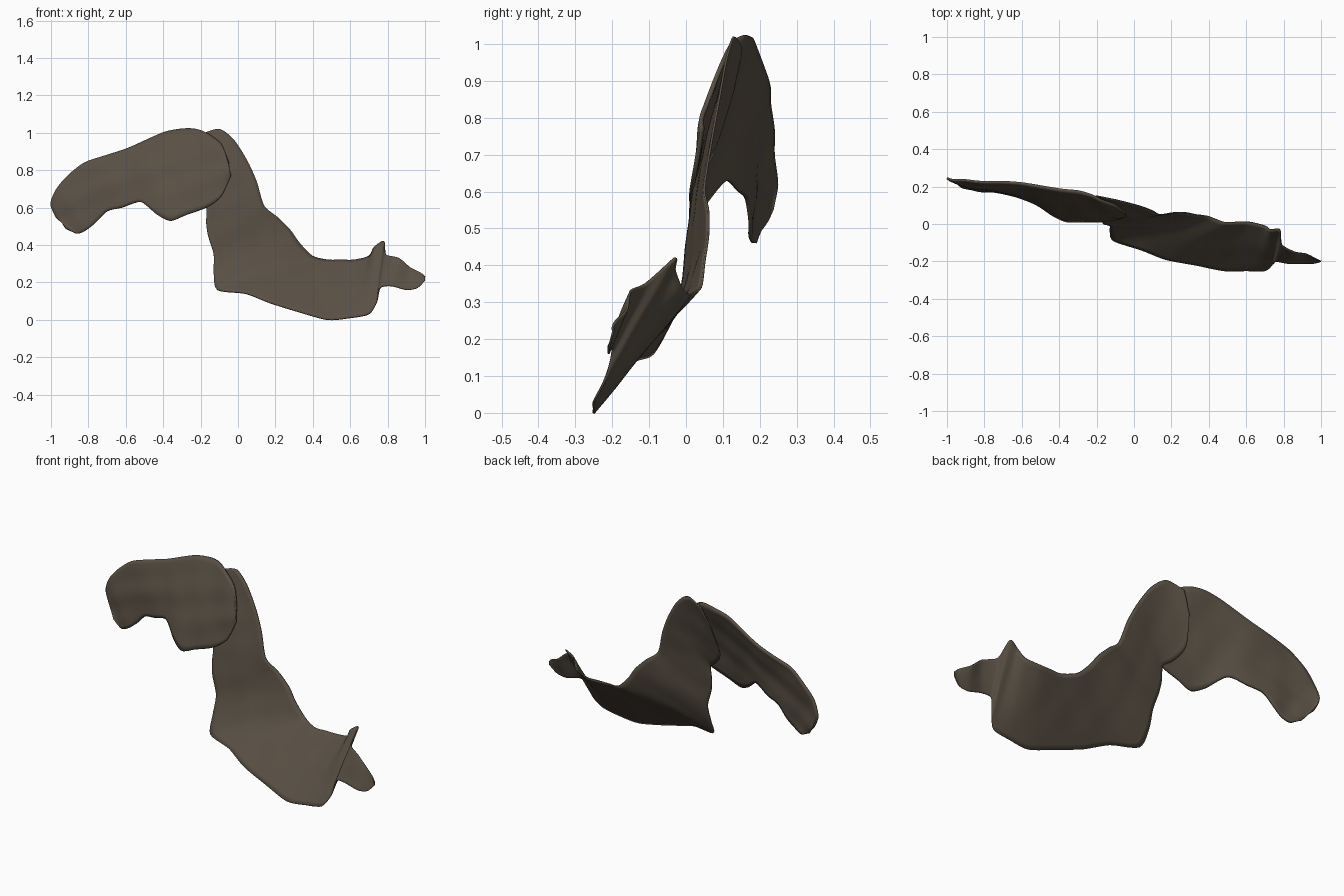
import bpy
import bmesh
import math
from mathutils import Vector

cube = bpy.data.objects.get("Cube")
if cube:
    bpy.data.objects.remove(cube, do_unlink=True)


def make_material(name, colour):
    material = bpy.data.materials.new(name)
    material.use_nodes = True
    material.diffuse_color = colour
    shader = material.node_tree.nodes["Principled BSDF"]
    shader.inputs["Base Color"].default_value = colour
    shader.inputs["Roughness"].default_value = 0.9
    return material


def smooth_rail(points, steps):
    """Turn a few edge points, given in hundredths, into a smooth rail."""
    points = [Vector(p) / 100 for p in points]
    padded = [points[0]] + points + [points[-1]]
    rail = []
    for before, start, end, after in zip(padded, padded[1:], padded[2:], padded[3:]):
        for step in range(steps):
            t = step / steps
            # softened tangents keep corners from overshooting
            into, out = (end - before) * 0.4, (after - start) * 0.4
            blend = t * t * (3 - 2 * t)
            rail.append(start.lerp(end, blend)
                        + into * (t * (1 - t) ** 2)
                        - out * (t * t * (1 - t)))
    rail.append(points[-1])
    return rail


def ripple(point):
    """Shallow uneven folds across the sheet."""
    return (math.sin(point.x * 31 + point.z * 9)
            + math.sin(point.z * 37 - point.x * 14)) / 2


def loft_sheet(name, upper, lower, material, bulge, relief, thickness,
               steps=5, across=16):
    """Stretch a thin sheet between an upper and a lower rail."""
    mesh = bpy.data.meshes.new(name)
    bm = bmesh.new()
    rows = []
    for top, bottom in zip(smooth_rail(upper, steps), smooth_rail(lower, steps)):
        row = []
        for i in range(across + 1):
            t = i / across
            point = top.lerp(bottom, t)
            arch = math.sin(math.pi * t)
            point.y += arch * (relief * ripple(point)
                               - bulge * (top - bottom).length)
            row.append(bm.verts.new(point))
        rows.append(row)
    for row, following in zip(rows, rows[1:]):
        for i in range(across):
            bm.faces.new((row[i], row[i + 1], following[i + 1], following[i]))
    bmesh.ops.recalc_face_normals(bm, faces=bm.faces)
    bm.to_mesh(mesh)
    bm.free()
    mesh.materials.append(material)
    sheet = bpy.data.objects.new(name, mesh)
    bpy.context.collection.objects.link(sheet)
    shell = sheet.modifiers.new("thin shell", "SOLIDIFY")
    shell.thickness = thickness
    shell.offset = 0
    bpy.ops.object.select_all(action="DESELECT")
    sheet.select_set(True)
    bpy.context.view_layer.objects.active = sheet
    bpy.ops.object.shade_smooth_by_angle(angle=math.radians(50))
    return sheet


brown = make_material("dull brown", (0.1, 0.08, 0.058, 1))

# Neck, torso and head: one sheet running down from the shoulder to the snout
back_edge = [
    (-20, 15, 99), (-10, 13, 102), (-2, 11, 96), (5, 9, 85), (10, 7, 74),
    (14, 5, 61), (21, 6, 55), (28, 6, 48), (33, 5, 41), (40, 4, 34),
    (48, 1, 32), (55, 1, 32), (62, 1, 32), (70, -1, 34), (73, -3, 39),
    (78, -3, 42), (79, -11, 35), (86, -15, 33), (92, -16, 28),
    (98, -19, 25), (100, -20, 23),
]
belly_edge = [
    (-25, 13, 88), (-27, 8, 72), (-22, 4, 64), (-17, 2, 60), (-17, 1, 52),
    (-16, 0, 45), (-13, -1, 35), (-13, -4, 25), (-11, -9, 16), (4, -14, 14),
    (17, -19, 9), (33, -22, 4), (48, -25, 0), (60, -25, 1), (70, -25, 3),
    (74, -22, 9), (76, -20, 17), (82, -21, 18), (90, -21, 16),
    (96, -21, 17), (100, -20, 21),
]
loft_sheet("torso_and_head", back_edge, belly_edge, brown,
           bulge=0.0, relief=0.003, thickness=0.006)

# Raised limb: a rippled sheet overlapping the front of the shoulder
limb_top = [
    (-5, 6, 84), (-9, 10, 94), (-17, 13, 100), (-23, 16, 102), (-30, 18, 102),
    (-40, 19, 100), (-58, 22, 92), (-70, 23, 88), (-82, 23, 84),
    (-91, 24, 77), (-97, 24, 70), (-100, 25, 62), (-97, 24, 55),
]
limb_bottom = [
    (-4, 5, 77), (-9, 3, 66), (-17, 2, 60), (-28, 2, 56), (-36, 2, 53),
    (-43, 5, 56), (-52, 11, 63), (-62, 15, 60), (-70, 17, 58),
    (-76, 18, 52), (-81, 18, 48), (-86, 19, 46), (-92, 20, 49),
]
limb = loft_sheet("raised_limb", limb_top, limb_bottom, brown,
                  bulge=0.03, relief=0.007, thickness=0.012)
limb.location.y = -0.005
